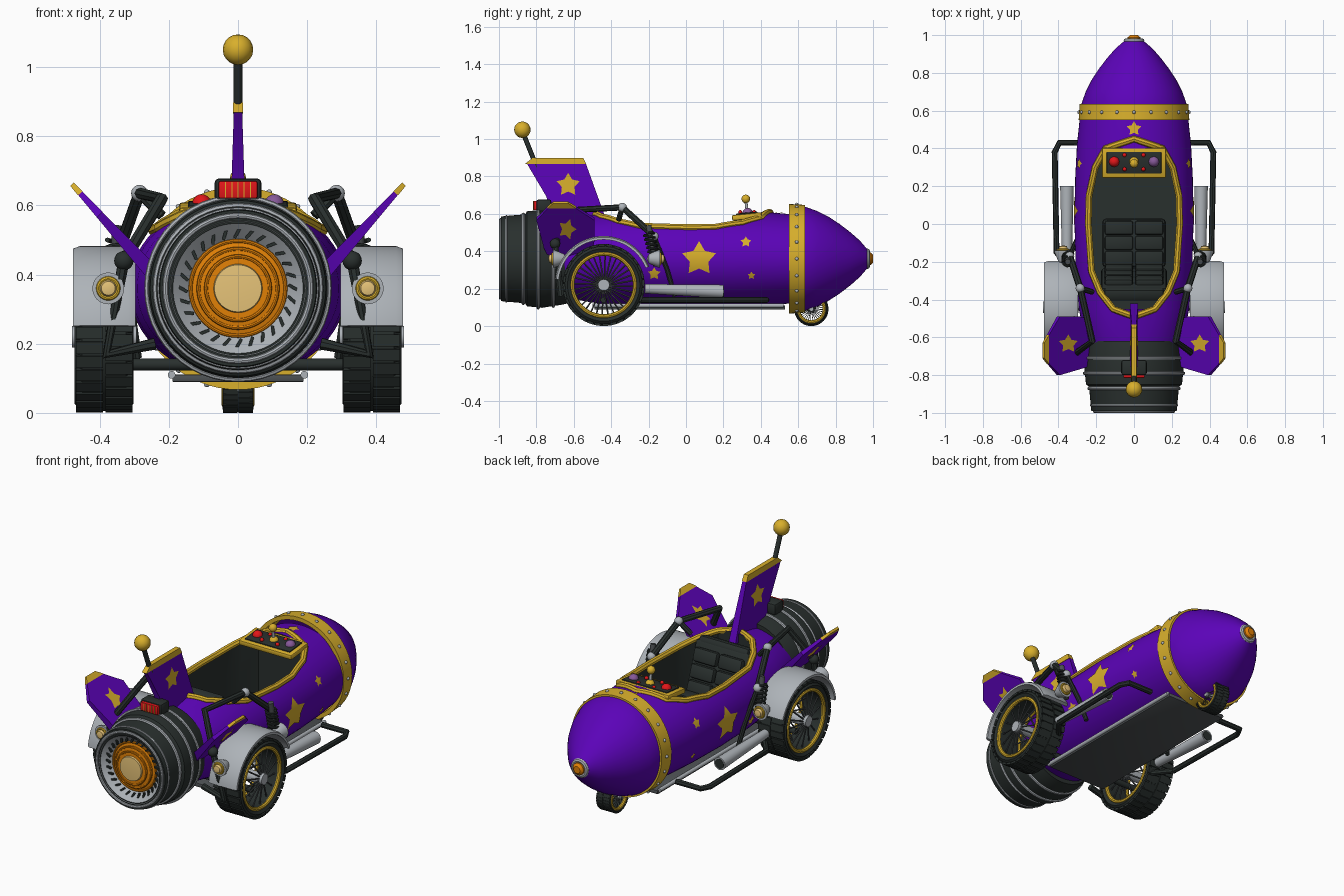
import bpy, bmesh
from math import sin, cos, pi, sqrt, radians
from mathutils import Vector, Matrix

if "Cube" in bpy.data.objects:
    bpy.data.objects.remove(bpy.data.objects["Cube"])

def material(name, *rgb):
    m = bpy.data.materials.new(name)
    m.use_nodes = True
    m.diffuse_color = (*rgb, 1)
    m.node_tree.nodes["Principled BSDF"].inputs["Base Color"].default_value = (*rgb, 1)
    return m

PURPLE, GOLD = material("purple", .105, .001, .48), material("gold", .69, .43, .025)
SILVER, BLACK = material("silver", .42, .45, .48), material("black", .022, .029, .027)
GREY, ORANGE = material("dark grey", .075, .083, .088), material("orange", .76, .22, .002)
CREAM, RED = material("cream", .84, .58, .2), material("red", .76, .008, .01)
MAUVE = material("mauve", .24, .1, .32)
made = []

def finish(bm, name, mat):
    bmesh.ops.remove_doubles(bm, verts=bm.verts, dist=1e-5)
    bmesh.ops.recalc_face_normals(bm, faces=bm.faces)
    me = bpy.data.meshes.new(name)
    bm.to_mesh(me)
    bm.free()
    me.materials.append(mat)
    ob = bpy.data.objects.new(name, me)
    bpy.context.collection.objects.link(ob)
    made.append(ob)
    return ob

def lathe(name, mat, prof, c, axis='Y', seg=48, zs=1, closed=False, arc=None):
    bm = bmesh.new()
    a0, a1 = arc or (0, 2 * pi)
    rows = []
    for i in range(seg + 1):
        a = a0 + (a1 - a0) * i / seg
        rows.append([bm.verts.new(Vector(c) + Vector(
            (r * cos(a), t, r * sin(a) * zs) if axis == 'Y' else (t, r * cos(a), r * sin(a)))) for t, r in prof])
    for p, q in zip(rows, rows[1:]):
        for j in range(0 if closed else 1, len(prof)):
            bm.faces.new((p[j - 1], p[j], q[j], q[j - 1]))
    if arc:
        bm.faces.new(rows[0])
        bm.faces.new(rows[-1])
    bmesh.ops.remove_doubles(bm, verts=bm.verts, dist=1e-5)
    bmesh.ops.dissolve_degenerate(bm, edges=bm.edges, dist=1e-6)
    return finish(bm, name, mat)

def ring(name, mat, c, R, r, axis='Y'):
    prof = [(r * cos(a * pi / 4), R + r * sin(a * pi / 4)) for a in range(8)]
    return lathe(name, mat, prof, c, axis=axis, closed=True)

def cyl(bm, p, q, r, r2, seg):
    p, q = Vector(p), Vector(q)
    m = Matrix.Translation((p + q) / 2) @ (q - p).to_track_quat('Z', 'Y').to_matrix().to_4x4()
    bmesh.ops.create_cone(bm, cap_ends=True, segments=seg, radius1=r, radius2=r2, depth=(q - p).length, matrix=m)

def rod(name, mat, p, q, r, r2=None):
    bm = bmesh.new()
    cyl(bm, p, q, r, r2 or r, 24)
    return finish(bm, name, mat)

def balls(name, mat, r, *centres):
    bm = bmesh.new()
    for c in centres:
        bmesh.ops.create_uvsphere(bm, u_segments=16, v_segments=10, radius=r, matrix=Matrix.Translation(c))
    return finish(bm, name, mat)

def add_box(bm, c, size, rot=Matrix()):
    bmesh.ops.create_cube(bm, size=1, matrix=Matrix.Translation(c) @ rot @ Matrix.Diagonal((*size, 1)))

def box(name, mat, c, size, tilt=0, bevel=.008):
    bm = bmesh.new()
    add_box(bm, c, size, Matrix.Rotation(tilt, 4, 'X'))
    bmesh.ops.bevel(bm, geom=bm.edges[:], offset=bevel, segments=2, affect='EDGES', profile=.5)
    return finish(bm, name, mat)

def tube(name, mat, pts, r, cyclic=False):
    cu = bpy.data.curves.new(name, 'CURVE')
    cu.dimensions, cu.bevel_depth, cu.bevel_resolution, cu.use_fill_caps = '3D', r, 2, True
    sp = cu.splines.new('POLY')
    sp.points.add(len(pts) - 1)
    for pt, p in zip(sp.points, pts):
        pt.co = (*p, 1)
    sp.use_cyclic_u = cyclic
    tmp = bpy.data.objects.new(name + " path", cu)
    bm = bmesh.new()
    bm.from_mesh(tmp.to_mesh())
    bpy.data.objects.remove(tmp)
    return finish(bm, name, mat)

def prism(name, mat, outline, place, half):
    bm = bmesh.new()
    a, b = ([bm.verts.new(place(u, v, w)) for u, v in outline] for w in (-half, half))
    bm.faces.new(a)
    bm.faces.new(b)
    for i in range(len(a)):
        bm.faces.new((a[i - 1], a[i], b[i], b[i - 1]))
    return finish(bm, name, mat)

def star(name, u, v, r, place):
    bm = bmesh.new()
    mid = bm.verts.new((u, v, 0))
    tips = [bm.verts.new((u + k * sin(i * pi / 5), v + k * cos(i * pi / 5), 0))
            for i in range(10) for k in [r * (.55 if i % 2 else 1)]]
    for i in range(10):
        bm.faces.new((mid, tips[i], tips[i - 1]))
    bmesh.ops.subdivide_edges(bm, edges=bm.edges[:], cuts=3, use_grid_fill=True)
    for p in bm.verts:
        p.co = place(p.co.x, p.co.y)
    return finish(bm, name, GOLD)

def wheel(name, c, r, hw, rim):
    c = Vector(c)
    lathe(name + "_tyre", BLACK, [(-.8 * hw, .75 * r), (-hw, .88 * r), (-.75 * hw, .975 * r), (.75 * hw, .975 * r),
                                  (hw, .88 * r), (.8 * hw, .75 * r)], c, axis='X', closed=True)
    tread, spokes = bmesh.new(), bmesh.new()
    for i in range(32):
        s, a = (-1) ** i, i * pi / 16
        for k in (-.5, .5):
            add_box(tread, c + Vector((k * hw, .965 * r * cos(a + .1 * k), .965 * r * sin(a + .1 * k))),
                    (hw * .92, .16 * r, .06 * r), Matrix.Rotation(a + .1 * k - pi / 2, 4, 'X'))
        cyl(spokes, c + Vector((s * hw * .9, .1 * r * cos(a), .1 * r * sin(a))),
            c + Vector((s * hw * .5, .76 * r * cos(a + .15), .76 * r * sin(a + .15))), .02 * r, .02 * r, 6)
    finish(tread, name + "_tread", BLACK)
    finish(spokes, name + "_spokes", GREY)
    for s in (-1, 1):
        ring(name + "_rim", GOLD, c + Vector((s * hw * .84, 0, 0)), .76 * r, rim * r, 'X')
    rod(name + "_hub", SILVER, c - Vector((hw * 1.1, 0, 0)), c + Vector((hw * 1.1, 0, 0)), .14 * r)

# Hull: elliptical barrel with the cockpit cut out
ZC, SQ = .36, .83
HULL = [(-.66, .24), (-.58, .265), (-.45, .292), (-.25, .308), (0, .315), (.25, .311), (.42, .302), (.58, .285)]
def radius(y):
    for (a, ra), (b, rb) in zip(HULL, HULL[1:]):
        if y <= b:
            return ra + (rb - ra) * (y - a) / (b - a)
def top_z(x, y):
    return ZC + SQ * radius(y) * sqrt(max(0, 1 - (x / radius(y)) ** 2))
def side_x(y, z):
    return radius(y) * sqrt(max(0, 1 - ((z - ZC) / (SQ * radius(y))) ** 2))

hull = lathe("hull", PURPLE, [(-.66, 0)] + HULL + [(.58, 0)], (0, 0, ZC), seg=64, zs=SQ)
hull.data.materials.append(BLACK)
half = [(.15, .4), (.205, .3), (.238, .15), (.242, 0), (.225, -.25), (.18, -.36), (.11, -.45)]
mirrored = [(-x, y) for x, y in reversed(half)]
cutter = prism("cockpit cutter", PURPLE, half + mirrored, lambda u, v, w: (u, v, .64 + w), .4)
cutter.data.materials.append(BLACK)
for f in cutter.data.polygons:
    f.material_index = 1
mod = hull.modifiers.new("cockpit", 'BOOLEAN')
mod.operation, mod.solver, mod.object = 'DIFFERENCE', 'EXACT', cutter
bpy.context.view_layer.objects.active = hull
bpy.ops.object.modifier_apply(modifier=mod.name)
made.remove(cutter)
bpy.data.objects.remove(cutter)
# Cockpit rim, laid along the hull surface
loop = [Vector(p) for p in [(0, .45)] + half + [(0, -.49)] + mirrored]
path = [p.lerp(q, t / 4) for p, q in zip(loop, loop[1:] + loop[:1]) for t in range(4)]
tube("cockpit_rim", GOLD, [(p.x, p.y, top_z(p.x, p.y)) for p in path], .018, True)

# Seat
box("seat_cushion", BLACK, (0, -.1, .27), (.34, .26, .08), bevel=.025)
box("seat_back", BLACK, (0, -.31, .41), (.35, .06, .32), .35, .02)
for i in range(3):
    for x in (-.08, .08):
        box("seat_back_pad", BLACK, (x, -.245 - .03 * i, .33 + .083 * i), (.15, .05, .078), .35, .015)
        box("seat_pad", BLACK, (x, -.02 - .08 * i, .31), (.15, .075, .03), 0, .012)
box("headrest", BLACK, (0, -.37, .55), (.32, .07, .06), .35, .02)
# Dashboard
box("dash_frame", GOLD, (0, .325, .586), (.34, .16, .03), .1)
box("dash_panel", BLACK, (0, .325, .598), (.29, .115, .018), .1, .004)
for x, mat in ((-.105, RED), (.105, MAUVE)):
    balls("dash_button", mat, .028, (x, .33, .604))
balls("dash_lights", RED, .011, *[(x, y, .609) for x in (-.05, .05) for y in (.29, .365)])
rod("joystick", SILVER, (0, .33, .59), (0, .32, .67), .008)
balls("joystick_knob", GOLD, .023, (0, .32, .68))
balls("joystick_base", GOLD, .026, (0, .33, .602))

# Nose cone, riveted band and tip
lathe("nose_cone", PURPLE, [(.57, .28), (.64, .277), (.7, .256), (.76, .226), (.82, .187), (.88, .141),
                            (.93, .097), (.97, .05), (.97, 0)], (0, 0, ZC), seg=64)
lathe("nose_band", GOLD, [(.55, .27), (.55, .293), (.635, .288), (.635, .26)], (0, 0, ZC), seg=64, closed=True)
balls("band_rivets", SILVER, .009, *[(.291 * cos(a * pi / 10), .592, ZC + .291 * sin(a * pi / 10)) for a in range(20)])
ring("tip_ring", SILVER, (0, .97, ZC), .042, .013)
lathe("tip_cap", ORANGE, [(.96, .036), (.988, .034), (1, .02), (1, 0)], (0, 0, ZC))

# Jet engine
lathe("engine_casing", BLACK, [(-.62, 0), (-.62, .235), (-.66, .245), (-.77, .262), (-.85, .254), (-.86, .238),
                               (-.95, .23), (-.99, .226), (-.99, .188)], (0, 0, ZC), seg=64)
for y, r, t in ((-.71, .253, .009), (-.79, .262, .009), (-.87, .237, .01), (-.96, .228, .006), (-.992, .21, .008)):
    ring("engine_ring", SILVER, (0, y, ZC), r, t)
lathe("intake_funnel", SILVER, [(-.992, .196), (-.985, .188), (-.93, .13)], (0, 0, ZC))
blades, ribs = bmesh.new(), bmesh.new()
for i in range(28):
    a = i * pi / 14
    add_box(blades, (.164 * cos(a), -.962, ZC + .164 * sin(a)), (.042, .012, .009), Matrix.Rotation(.5 - a, 4, 'Y'))
finish(blades, "turbine_blades", BLACK)
lathe("turbine_cone", ORANGE, [(-.92, .14), (-.945, .138), (-.95, .118), (-.962, .115), (-.965, .095),
                               (-.975, .092), (-.978, 0)], (0, 0, ZC))
for y, r in ((-.945, .137), (-.96, .114), (-.973, .092)):
    ring("cone_ring", ORANGE, (0, y, ZC), r, .006)
lathe("cone_lens", CREAM, [(-.97, .072), (-.985, .068), (-.99, 0)], (0, 0, ZC))

# Tail fin, antenna and tail light
def upright(u, v, w):
    return Vector((w * (1.6 - .8 * (v - .55) / .35), u, v))
prism("tail_fin", PURPLE, [(-.42, .55), (-.535, .868), (-.85, .868), (-.745, .69), (-.73, .55)], upright, .014)
prism("tail_fin_tip", GOLD, [(-.533, .866), (-.55, .9), (-.82, .9), (-.86, .868)], upright, .017)
for s in (1, -1):
    star("tail_fin_star", -.63, .755, .065, lambda u, v: upright(u, v, s * .0165))
rod("antenna", BLACK, (0, -.79, .83), (0, -.87, 1.03), .013)
balls("antenna_ball", GOLD, .044, (0, -.875, 1.05))
box("tail_light_housing", BLACK, (0, -.76, .645), (.135, .08, .065), bevel=.012)
box("tail_light", RED, (0, -.8, .645), (.112, .03, .05), bevel=.005)
for i in range(5):
    add_box(ribs, (-.036 + .018 * i, -.816, .645), (.003, .004, .046))
finish(ribs, "tail_light_ribs", GOLD)
rod("tail_light_post", BLACK, (0, -.74, .57), (0, -.74, .63), .03)

# Nose wheel and floor
wheel("nose_wheel", (0, .67, .092), .092, .045, .1)
box("floor_plate", GREY, (0, .02, .1), (.38, 1.02, .022), bevel=.004)
rod("axle", BLACK, (-.4, -.44, .14), (.4, -.44, .14), .017)
star("nose_star", 0, .505, .04, lambda u, v: (u, v, top_z(u, v) + .004))

# Paired side parts
for s in (1, -1):
    side = "left_" if s > 0 else "right_"
    P = lambda *pts: [(s * x, y, z) for x, y, z in pts]
    wheel(side + "wheel", (s * .387, -.44, .22), .22, .085, .05)
    lathe(side + "fender", SILVER, [(-.09, .242), (-.09, .255), (-.07, .262), (.07, .262), (.09, .255), (.09, .242)],
          (s * .387, -.44, .22), axis='X', closed=True, arc=(radians(22), radians(173)))
    # Side fins, thinner towards the tip
    def slant(x, y, w):
        w *= 1.5 - 4 * (x - .2)
        return Vector((s * (x - .75 * w), y, .43 + (x - .27) * 1.1 + .68 * w))
    prism(side + "fin", PURPLE, [(.2, -.52), (.3, -.49), (.4, -.49), (.457, -.59), (.457, -.737), (.4, -.8),
                                 (.27, -.76), (.2, -.72)], slant, .016)
    prism(side + "fin_tip", GOLD, [(.456, -.587), (.48, -.63), (.48, -.71), (.456, -.74)], slant, .018)
    for w in (-.019, .019):
        star(side + "fin_star", .36, -.635, .05, lambda u, v: slant(u, v, w))
    for y, z, r in ((.07, .36, .095), (.32, .45, .03), (.35, .27, .022), (-.17, .28, .035)):
        star(side + "hull_star", y, z, r, lambda u, v: (s * (side_x(u, v) + .004), u, v))
    # Frame bars and suspension
    bar = P((.34, -.17, .48), (.285, -.34, .635), (.22, -.62, .62), (.33, -.7, .44), (.38, -.67, .17), (.24, -.66, .2))
    tube(side + "frame_bar", BLACK, bar, .018)
    tube(side + "inner_bar", BLACK, P((.285, -.34, .635), (.22, -.36, .57)), .015)
    balls(side + "frame_joints", SILVER, .024, bar[0], bar[1])
    balls(side + "strut_joint", BLACK, .028, bar[3])
    tube(side + "front_strut", BLACK, P((.34, -.17, .48), (.31, -.1, .3), (.29, -.06, .16)), .013)
    tube(side + "spring", BLACK, P(*[(.35 + .028 * cos(i * .7), -.2 + .028 * sin(i * .7) + i * .0006,
                                     .5 - i * .0024) for i in range(64)]), .007)
    rod(side + "damper", GREY, (s * .35, -.2, .54), (s * .35, -.16, .32), .015)
    # Lamps, front and back
    for y, d in ((-.7, -1), (-.15, 1)):
        lathe(side + "lamp_body", SILVER, [(-.06 * d, 0), (-.05 * d, .025), (0, .046), (.01 * d, .046), (.012 * d, 0)],
              (s * .375, y, .36), seg=24)
        ring(side + "lamp_ring", GOLD, (s * .375, y + .012 * d, .36), .028, .007)
        lathe(side + "lamp_lens", CREAM, [(0, .026), (.022 * d, .02), (.027 * d, 0)], (s * .375, y + .01 * d, .36), seg=24)
    # Side pipe, running bar and rail
    rod(side + "side_pipe", SILVER, (s * .355, -.22, .2), (s * .355, .2, .185), .025, .036)
    rod(side + "pipe_mouth", BLACK, (s * .355, .195, .185), (s * .355, .202, .185), .028)
    tube(side + "running_bar", BLACK, P((.33, -.25, .14), (.41, -.15, .14), (.42, .38, .14), (.395, .43, .14), (.24, .43, .14)), .016)
    rod(side + "floor_rail", SILVER, (s * .192, -.5, .11), (s * .192, .52, .11), .011)

# Shading
bpy.ops.object.select_all(action='DESELECT')
for ob in made:
    ob.select_set(True)
bpy.context.view_layer.objects.active = hull
bpy.ops.object.shade_smooth_by_angle(angle=radians(35))
